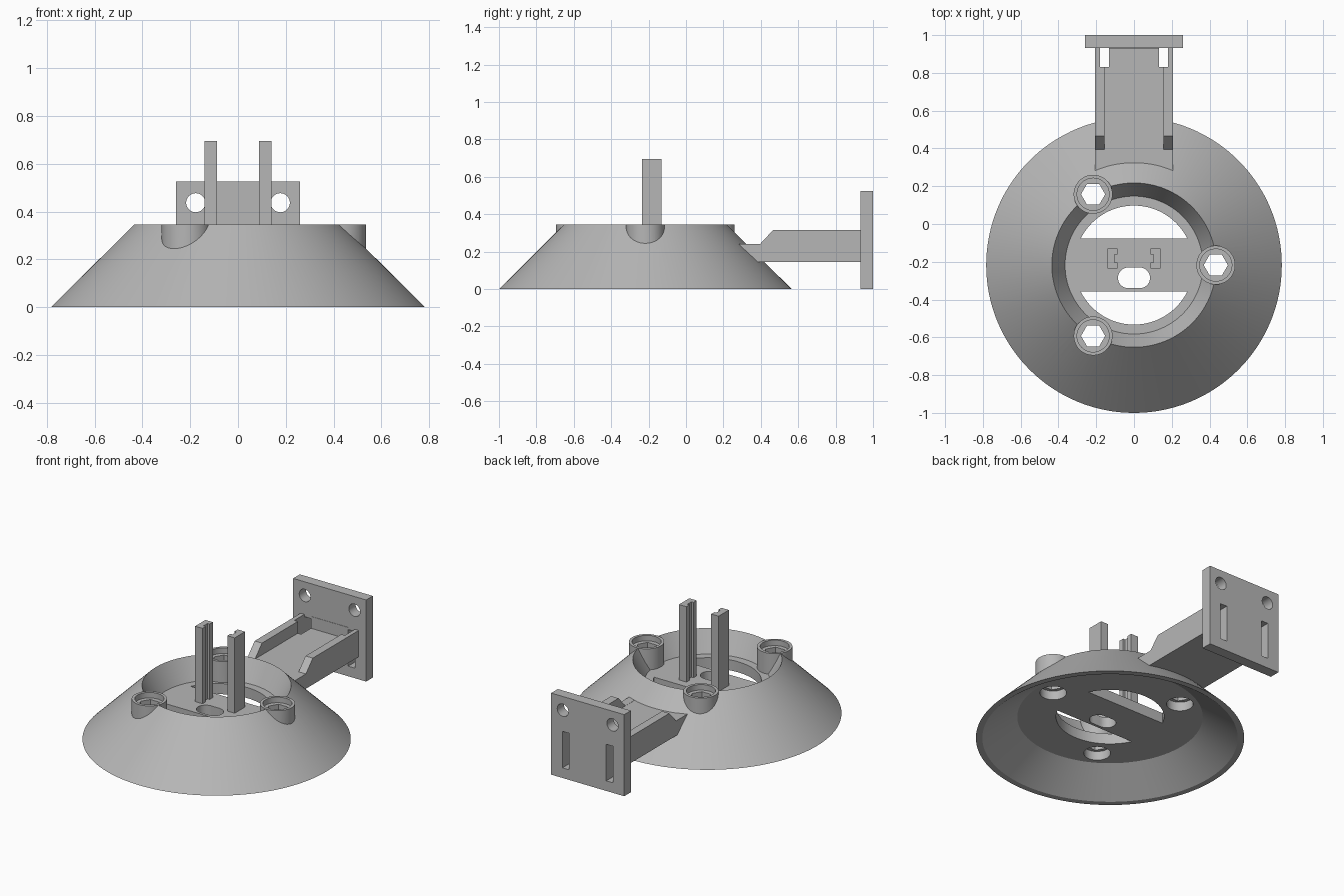
import bpy, bmesh
from math import sin, cos, pi, radians, sqrt, asin
from mathutils import Vector, Matrix

if "Cube" in bpy.data.objects:
    bpy.data.objects.remove(bpy.data.objects["Cube"])

grey = bpy.data.materials.new("light_grey")
grey.use_nodes = True
grey.diffuse_color = (0.47, 0.47, 0.47, 1)
grey.node_tree.nodes["Principled BSDF"].inputs["Base Color"].default_value = grey.diffuse_color

CY = -0.2175      # y of the cone axis
TOP = 0.345       # cone top height
FLOOR = 0.21      # floor top
UNDER = 0.142     # floor underside


def make(name, bm):
    bmesh.ops.recalc_face_normals(bm, faces=bm.faces)
    mesh = bpy.data.meshes.new(name)
    bm.to_mesh(mesh)
    bm.free()
    mesh.materials.append(grey)
    obj = bpy.data.objects.new(name, mesh)
    bpy.context.collection.objects.link(obj)
    return obj


def prism(name, outline, lo, hi, axis="z"):
    """Extrude a 2D outline along an axis."""
    place = {"z": lambda u, v, w: (u, v, w),
             "x": lambda u, v, w: (w, u, v),
             "y": lambda u, v, w: (u, w, v)}[axis]
    bm = bmesh.new()
    a = [bm.verts.new(place(u, v, lo)) for u, v in outline]
    b = [bm.verts.new(place(u, v, hi)) for u, v in outline]
    bm.faces.new(a)
    bm.faces.new(b[::-1])
    n = len(a)
    for i in range(n):
        bm.faces.new((a[i], a[(i + 1) % n], b[(i + 1) % n], b[i]))
    return make(name, bm)


def arc(cx, cy, r, start, end, n):
    return [(cx + r * cos(start + (end - start) * i / n),
             cy + r * sin(start + (end - start) * i / n)) for i in range(n + 1)]


def circle(cx, cy, r, n=48):
    return arc(cx, cy, r, 0, 2 * pi, n)[:-1]


def rect(u0, u1, v0, v1):
    return [(u0, v0), (u1, v0), (u1, v1), (u0, v1)]


def combine(target, tool, operation="DIFFERENCE"):
    mod = target.modifiers.new("cut", "BOOLEAN")
    mod.operation = operation
    mod.solver = "EXACT"
    mod.object = tool
    bpy.context.view_layer.objects.active = target
    bpy.ops.object.modifier_apply(modifier=mod.name)
    bpy.data.objects.remove(tool)


# Flared cone base with funnel mouth and flat floor
profile = [(0, UNDER), (0.541, UNDER), (0.745, 0), (0.7825, 0),
           (0.435, TOP), (0.365, FLOOR), (0, FLOOR)]
bm = bmesh.new()
pts = [bm.verts.new((r, CY, z)) for r, z in profile]
edges = [bm.edges.new(pair) for pair in zip(pts, pts[1:])]
bmesh.ops.spin(bm, geom=pts + edges, cent=(0, CY, 0), axis=(0, 0, 1),
               angle=2 * pi, steps=128)
bmesh.ops.remove_doubles(bm, verts=bm.verts, dist=0.0001)
base = make("cone_base", bm)

# Three screw bosses: top recess, hexagonal bore, lower counterbore
centres = [(0.433 * cos(a), CY + 0.433 * sin(a)) for a in (0, 2 * pi / 3, 4 * pi / 3)]
for x, y in centres:
    combine(base, prism("boss", circle(x, y, 0.103), UNDER + 0.001, TOP + 0.0005), "UNION")
for x, y in centres:
    combine(base, prism("recess", circle(x, y, 0.085), 0.31, 0.4))
    combine(base, prism("hex_bore", circle(x, y, 0.064, 6), 0.1, 0.4))
    combine(base, prism("counterbore", circle(x, y, 0.078), 0.1, 0.2))

# Two floor windows either side of the bridge, and the cable slot
a = asin(0.14 / 0.315)
for turn in (0, pi):
    combine(base, prism("window", arc(0, CY, 0.315, a + turn, pi - a + turn, 40), 0.1, 0.3))
slot = arc(0.03, -0.285, 0.055, -pi / 2, pi / 2, 16) + arc(-0.03, -0.285, 0.055, pi / 2, 3 * pi / 2, 16)
combine(base, prism("slot", slot, 0.1, 0.3))

# Two upright posts, grooved on their facing sides
for side, label in ((1, "left"), (-1, "right")):
    x0, x1 = sorted((side * 0.088, side * 0.141))
    post = prism(label + "_post", rect(x0, x1, -0.235, -0.13), FLOOR - 0.03, 0.695)
    g0, g1 = sorted((side * 0.07, side * 0.103))
    combine(post, prism("groove", rect(g0, g1, -0.203, -0.162), FLOOR, 0.8))

# Channel-shaped arm running back from the cone
arm = prism("arm", [(0.27, 0.145), (0.94, 0.145), (0.94, 0.315), (0.465, 0.315),
                    (0.395, 0.24), (0.27, 0.24)], -0.207, 0.207, "x")
combine(arm, prism("channel", rect(-0.155, 0.155, 0.2, 0.93), 0.239, 0.5))

# Mounting plate at the end of the arm
plate = prism("mounting_plate", rect(-0.26, 0.26, 0, 0.525), 0.932, 1.0, "y")

# Strap slots through arm and plate, and the screw holes
for side in (1, -1):
    x0, x1 = sorted((side * 0.132, side * 0.18))
    combine(arm, prism("arm_slot", rect(x0, x1, 0.83, 0.96), 0.1, 0.4))
    combine(plate, prism("plate_slot", rect(x0, x1, 0.065, 0.3), 0.9, 1.1, "y"))
    combine(plate, prism("hole", circle(side * 0.177, 0.437, 0.04, 32), 0.9, 1.1, "y"))

# Smooth the round walls, keep the edges sharp
bpy.ops.object.select_all(action="DESELECT")
base.select_set(True)
plate.select_set(True)
bpy.context.view_layer.objects.active = base
bpy.ops.object.shade_smooth_by_angle(angle=radians(25))
